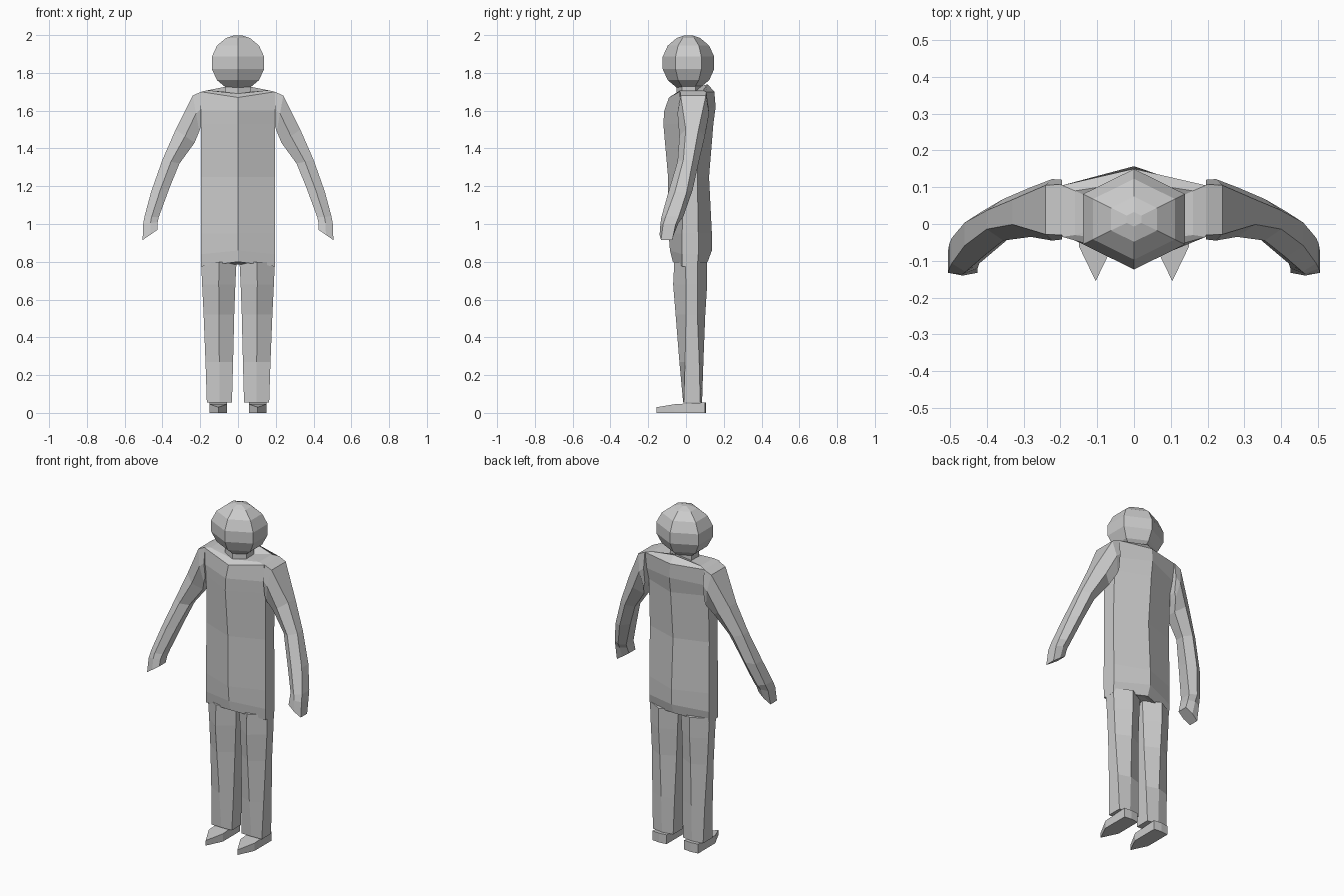
import bpy, bmesh, math

grey = bpy.data.materials.new("light grey")
grey.diffuse_color = (0.6, 0.6, 0.6, 1)


def loft(name, rings, mirror=False):
    """Skin closed rings of equal length and cap both ends."""
    bm = bmesh.new()
    loops = [[bm.verts.new(p) for p in ring] for ring in rings]
    n = len(loops[0])
    for a, b in zip(loops, loops[1:]):
        for i in range(n):
            j = (i + 1) % n
            bm.faces.new((a[i], a[j], b[j], b[i]))
    bm.faces.new(loops[0])
    bm.faces.new(loops[-1])
    bmesh.ops.recalc_face_normals(bm, faces=bm.faces)
    mesh = bpy.data.meshes.new(name)
    bm.to_mesh(mesh)
    bm.free()
    mesh.materials.append(grey)
    ob = bpy.data.objects.new(name, mesh)
    bpy.context.collection.objects.link(ob)
    if mirror:
        ob.modifiers.new("mirror", 'MIRROR').use_mirror_merge = False
    return ob


def hexagon(x0, x1, front, wall_front, wall_back, back, zf, zw=None, zb=None):
    """Six-sided section: flat side walls, ridges at front and back."""
    zw = zf if zw is None else zw
    zb = zf if zb is None else zb
    m = (x0 + x1) / 2
    return [(m, front, zf), (x1, wall_front, zw), (x1, wall_back, zw),
            (m, back, zb), (x0, wall_back, zw), (x0, wall_front, zw)]


# Torso: half width, front, wall front, wall back, back, z front / wall / back
torso = [
    (0.17, -0.045, -0.01, 0.06, 0.09, 0.80, 0.785, 0.80),
    (0.195, -0.07, -0.02, 0.06, 0.115, 0.80, 0.775, 0.80),
    (0.196, -0.085, -0.02, 0.065, 0.137, 0.86, 0.84, 0.86),
    (0.196, -0.092, -0.02, 0.065, 0.137, 0.95, 0.95, 0.95),
    (0.195, -0.095, -0.018, 0.06, 0.122, 1.25, 1.25, 1.25),
    (0.195, -0.120, -0.02, 0.07, 0.145, 1.53, 1.53, 1.53),
    (0.195, -0.115, -0.03, 0.09, 0.157, 1.60, 1.60, 1.62),
    (0.195, -0.09, -0.035, 0.105, 0.150, 1.67, 1.70, 1.70),
    (0.16, -0.05, -0.03, 0.09, 0.115, 1.69, 1.708, 1.74),
    (0.07, -0.03, 0.0, 0.05, 0.08, 1.69, 1.70, 1.73),
]
loft("torso", [hexagon(-w, w, *rest) for w, *rest in torso])

# Neck
loft("neck", [hexagon(-0.07, 0.07, -0.05, -0.02, 0.05, 0.085, z)
              for z in (1.68, 1.76)])

# Head: faceted ball with points to the front and back
rings = []
for k in range(8):
    a = math.radians(-82 + k * 164 / 7) if k in (0, 7) else \
        math.radians(-64 + (k - 1) * 128 / 5)
    r, z = math.cos(a), 1.853 + 0.147 * math.sin(a)
    rings.append(hexagon(-0.142 * r, 0.142 * r, 0.013 - 0.14 * r,
                         0.013 - 0.07 * r, 0.013 + 0.07 * r,
                         0.013 + 0.14 * r, z))
loft("head", rings)

# Legs: x inner, x outer, front, wall front, wall back, back, z
legs = [
    (0.032, 0.165, -0.015, -0.012, 0.075, 0.085, 0.055),
    (0.026, 0.172, -0.035, -0.005, 0.07, 0.092, 0.27),
    (0.020, 0.182, -0.055, 0.0, 0.06, 0.102, 0.52),
    (0.014, 0.190, -0.068, 0.0, 0.06, 0.112, 0.68),
    (0.008, 0.195, -0.062, -0.005, 0.06, 0.112, 0.80),
]
loft("leg", [hexagon(*s) for s in legs], True)

# Feet: pointed toes, tops sloping forward
plan = (0.058, 0.15, -0.155, -0.06, 0.10, 0.105)
sole = hexagon(*plan, 0.0)
loft("foot", [sole, [(x, y, 0.055 if y > 0 else 0.058 + 0.18 * y
                      if y < -0.1 else 0.046) for x, y, _ in sole]], True)

# Arms: outer x z, inner x z, front y, back y, relative width of side walls
arms = [
    (0.195, 1.70, 0.195, 1.52, -0.042, 0.12, 0.85),
    (0.24, 1.68, 0.205, 1.49, -0.045, 0.122, 0.8),
    (0.33, 1.50, 0.23, 1.43, -0.035, 0.10, 0.5),
    (0.40, 1.34, 0.31, 1.32, -0.045, 0.068, 0.45),
    (0.46, 1.17, 0.363, 1.19, -0.09, 0.035, 0.5),
    (0.495, 1.04, 0.42, 1.035, -0.13, -0.015, 0.6),
    (0.502, 1.00, 0.425, 1.01, -0.135, -0.04, 0.7),
    (0.505, 0.915, 0.425, 0.97, -0.14, -0.065, 0.8),
]
sections = []
for ox, oz, ix, iz, yf, yb, k in arms:
    c, h = (yf + yb) / 2, (yb - yf) / 2 * k
    mx, mz = (ox + ix) / 2, (oz + iz) / 2
    sections.append([(mx, yf, mz), (ox, c - h, oz), (ox, c + h, oz),
                     (mx, yb, mz), (ix, c + h, iz), (ix, c - h, iz)])
loft("arm", sections, True)
